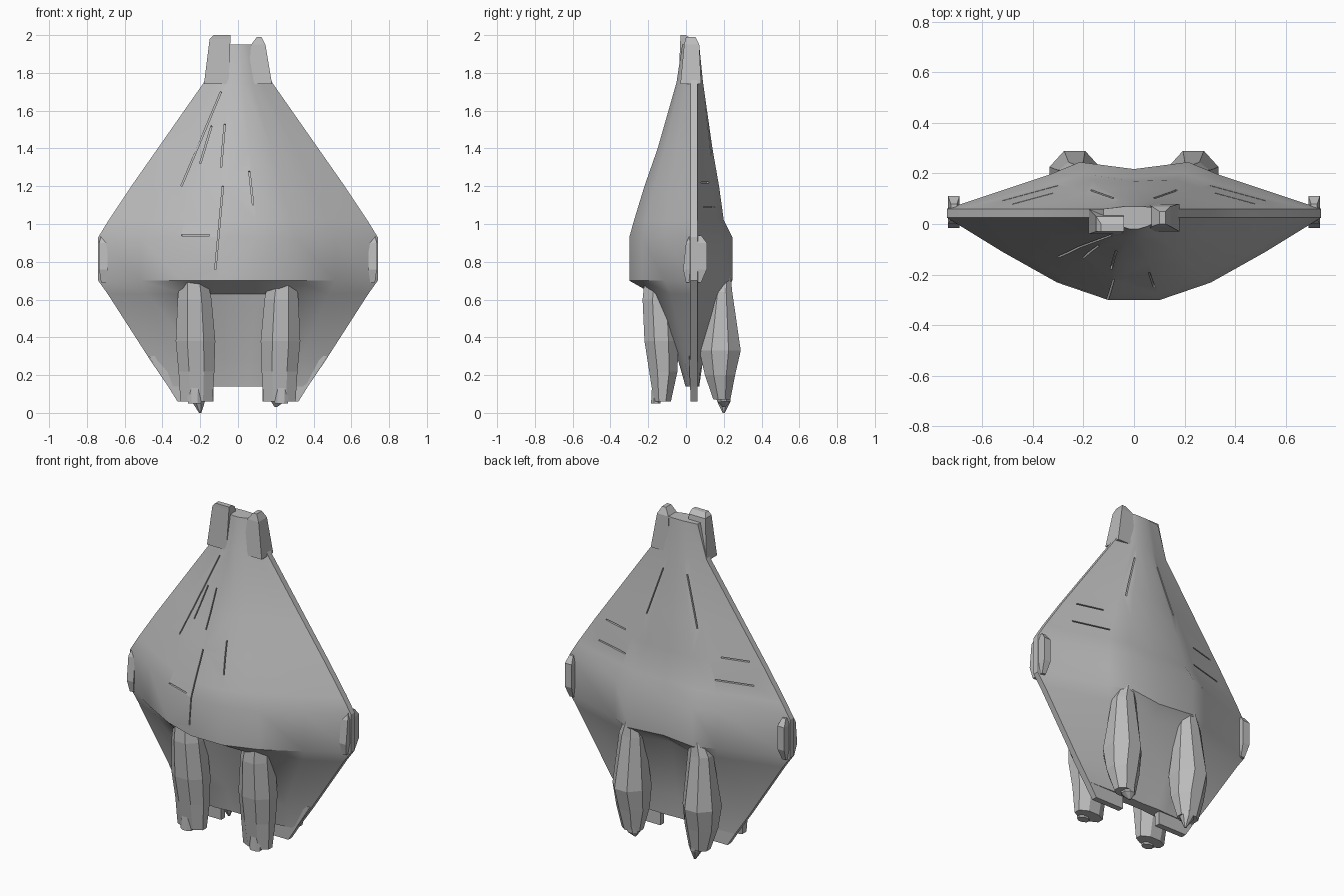
import bpy
import bmesh
from math import cos, sin, pi
from mathutils import Vector, Matrix
from mathutils.bvhtree import BVHTree

old = bpy.data.objects.get("Cube")
if old:
    bpy.data.objects.remove(old, do_unlink=True)

grey = bpy.data.materials.new("hull grey")
grey.use_nodes = True
colour = (0.5, 0.5, 0.5, 1)
grey.diffuse_color = colour
grey.node_tree.nodes["Principled BSDF"].inputs["Base Color"].default_value = colour


def finish(name, bm):
    bmesh.ops.recalc_face_normals(bm, faces=bm.faces)
    mesh = bpy.data.meshes.new(name)
    bm.to_mesh(mesh)
    bm.free()
    mesh.materials.append(grey)
    obj = bpy.data.objects.new(name, mesh)
    bpy.context.collection.objects.link(obj)
    return obj


def loft(rings):
    """Skin a stack of equal-length point rings and cap both ends."""
    bm = bmesh.new()
    loops = [[bm.verts.new(p) for p in ring] for ring in rings]
    for a, b in zip(loops, loops[1:]):
        for i in range(len(a)):
            j = (i + 1) % len(a)
            bm.faces.new((a[i], a[j], b[j], b[i]))
    bm.faces.new(loops[0])
    bm.faces.new(loops[-1])
    bmesh.ops.recalc_face_normals(bm, faces=bm.faces)
    return bm


def rect(z, x0, x1, y0, y1):
    return [(x0, y0, z), (x1, y0, z), (x1, y1, z), (x0, y1, z)]


def octagon(z, cx, cy, rx, ry):
    return [(cx + rx * 1.08 * cos(pi * (i + .5) / 4),
             cy + ry * 1.08 * sin(pi * (i + .5) / 4), z) for i in range(8)]


def mirror_x(ring, side):
    return [(x * side, y, z) for x, y, z in ring]


# Hull: height, half width, front y, back y, depth of the middle
RIM_FRONT, RIM_BACK = 0.025, 0.06
sections = [
    (1.95, .12, -.02, .07, 1), (1.75, .18, -.05, .09, 1),
    (1.4, .425, -.15, .14, 1), (1.2, .565, -.22, .175, .95),
    (1.02, .685, -.275, .2, .9), (.93, .74, -.3, .245, .85),
    (.7, .74, -.3, .245, .85), (.63, .69, -.23, .2, .6),
    (.28, .465, -.06, .09, .5), (.14, .37, -.01, .07, .5)]


def hull_ring(z, w, yf, yb, mid):
    f, b = yf - RIM_FRONT, yb - RIM_BACK
    front_mid = 1 if z > .65 else mid
    half = [(.14, f * front_mid), (.41, f * .79), (.7, f * .42), (1, 0)]
    right = [(x * w, RIM_FRONT + y, z) for x, y in half]
    back = [(1, 0), (.46, b * .72), (.29, b)]
    right += [(x * w, RIM_BACK + y, z) for x, y in back]
    left = mirror_x(right[::-1], -1)
    return right + [(0, RIM_BACK + b * mid, z)] + left


bm = loft([hull_ring(*s) for s in sections])
tree = BVHTree.FromBMesh(bm)
hull = finish("hull", bm)

# Panel grooves: start x, z and end x, z, on the front (-1) or back (1)
grooves = [(-.09, 1.7, -.3, 1.2, -1), (-.14, 1.52, -.2, 1.32, -1),
           (-.07, 1.53, -.09, 1.3, -1), (-.08, 1.2, -.12, .76, -1),
           (.06, 1.28, .08, 1.1, -1), (-.3, .94, -.15, .94, -1)]
for s in (-1, 1):
    grooves += [(s * .08, 1.65, s * .17, 1.36, 1),
                (s * .32, 1.22, s * .48, 1.22, 1),
                (s * .3, 1.09, s * .52, 1.09, 1)]
cut = bmesh.new()
for x0, z0, x1, z1, side in grooves:
    ends = []
    for x, z in ((x0, z0), (x1, z1)):
        ends.append(tree.ray_cast(Vector((x, side, z)), Vector((0, -side, 0)))[0])
    along = ends[1] - ends[0]
    out = Vector((0, side, 0))
    across = along.cross(out).normalized()
    out = across.cross(along).normalized()
    if out.y * side < 0:
        out.negate()
    centre = (ends[0] + ends[1]) / 2 + out * .035
    frame = Matrix((along, across * .007, out * .1)).transposed().to_4x4()
    frame.translation = centre
    bmesh.ops.create_cube(cut, size=1, matrix=frame)
cutter = finish("groove_cutter", cut)
cutter.hide_render = True
mod = hull.modifiers.new("grooves", "BOOLEAN")
mod.operation = "DIFFERENCE"
mod.solver = "EXACT"
mod.object = cutter
bpy.context.view_layer.objects.active = hull
hull.select_set(True)
bpy.ops.object.modifier_apply(modifier=mod.name)
bpy.data.objects.remove(cutter, do_unlink=True)
smooth = [hull]

# Nose prongs, uneven on purpose
finish("right_nose_prong", loft([rect(1.74, -.18, -.05, -.04, .06),
                                 rect(1.98, -.15, -.04, -.03, .03),
                                 rect(2.0, -.13, -.04, -.03, .0)]))
finish("left_nose_prong", loft([rect(1.74, .05, .18, -.03, .08),
                                rect(1.95, .07, .145, -.01, .07),
                                rect(1.99, .1, .125, 0, .05)]))

for s, tag in ((-1, "right"), (1, "left")):
    def part(name, rings):
        return finish(tag + "_" + name, loft([mirror_x(r, s) for r in rings]))

    # Wing tip pods and tail plates
    part("wing_tip", [rect(.69, .7, .725, 0, .08), rect(.76, .69, .735, -.015, .11),
                      rect(.9, .69, .735, 0, .11), rect(.94, .7, .725, .02, .08)])
    part("tail_plate", [rect(.3, .13, .47, .015, .06), rect(.06, .13, .32, .025, .06)])

    # Front engine: faceted pod with a small nozzle
    part("front_engine", [octagon(.7, .235, -.13, .075, .09),
                          octagon(.6, .23, -.14, .09, .09),
                          octagon(.38, .225, -.13, .105, .09),
                          octagon(.22, .22, -.12, .095, .075),
                          octagon(.06, .22, -.125, .085, .045)])
    part("front_nozzle", [octagon(.15, .23, -.15, .045, .03),
                          octagon(.05, .23, -.16, .035, .025)])

    # Back engine: narrow at the top, widest low down
    part("back_engine", [octagon(.74, .22, .2, .035, .035),
                         octagon(.64, .23, .19, .07, .055),
                         octagon(.33, .235, .18, .1, .11),
                         octagon(.2, .23, .18, .09, .08),
                         octagon(.07, .225, .19, .06, .045)])
    tip = 0 if s < 0 else .03
    part("back_nozzle", [octagon(.18, .215, .19, .06, .055),
                         octagon(.06, .21, .2, .035, .035),
                         octagon(tip, .2, .2, .006, .006)])

# Smooth the hull, leaving its creases sharp
bpy.ops.object.select_all(action="DESELECT")
for obj in smooth:
    obj.select_set(True)
bpy.context.view_layer.objects.active = hull
bpy.ops.object.shade_smooth_by_angle(angle=pi / 6)
